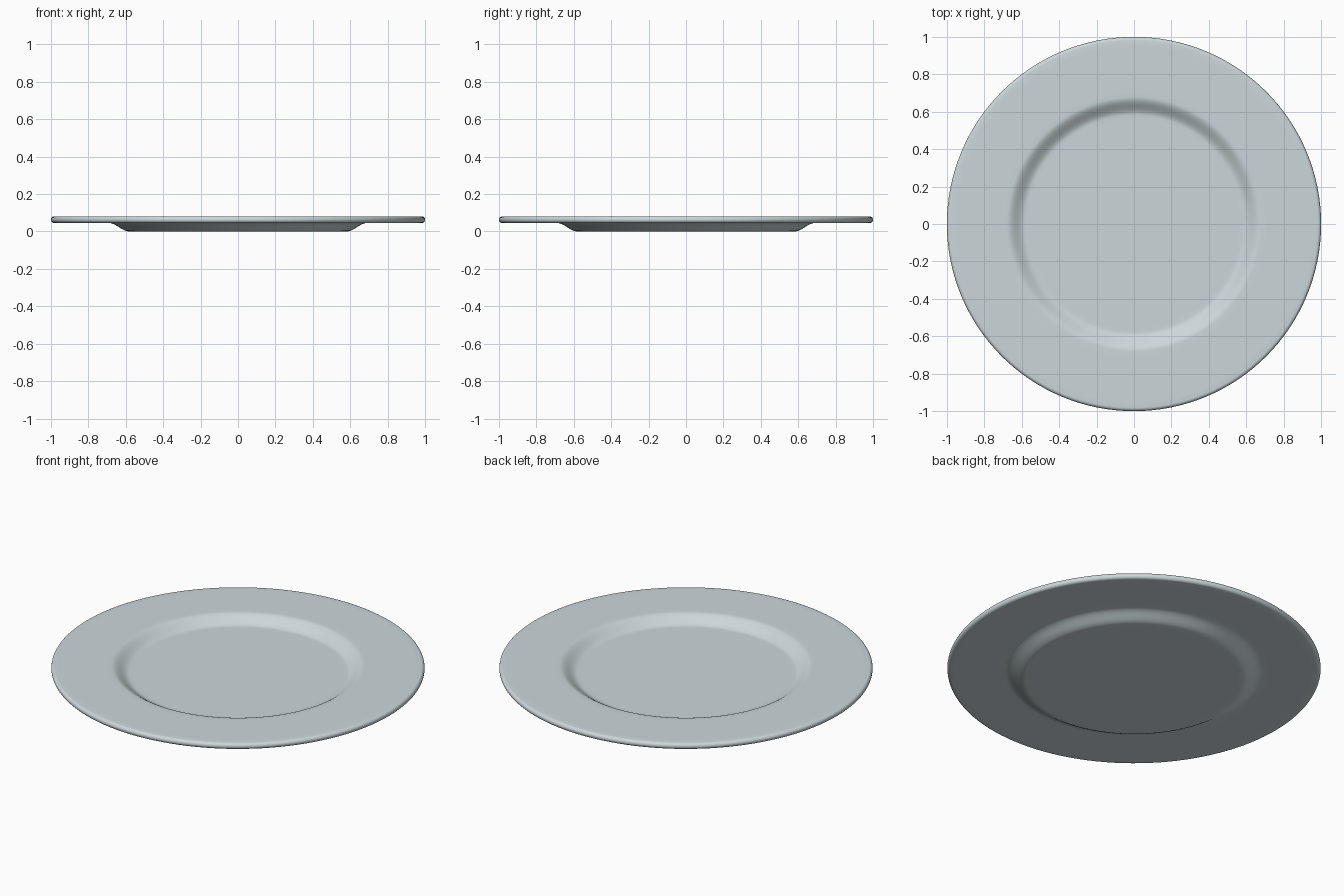
import bpy, bmesh, math

cube = bpy.data.objects.get("Cube")
if cube:
    bpy.data.objects.remove(cube, do_unlink=True)

SEGMENTS = 128
THICK = 0.036
RIM_Z = 0.045


def glazed_material(name, colour):
    mat = bpy.data.materials.new(name)
    mat.use_nodes = True
    mat.diffuse_color = colour
    mat.node_tree.nodes["Principled BSDF"].inputs["Base Color"].default_value = colour
    return mat


def s_curve(r0, r1, z0, z1, steps=12):
    """Soft step between the flat centre and the flat rim."""
    points = []
    for i in range(steps + 1):
        t = i / steps
        points.append((r0 + (r1 - r0) * t, z0 + (z1 - z0) * (1 - math.cos(math.pi * t)) / 2))
    return points


def rim_edge(radius, z, half, steps=10):
    """Rounded outer edge, from underside to top."""
    angles = [math.pi * (i / steps - 0.5) for i in range(steps + 1)]
    return [(radius - half + half * math.cos(a), z + half * math.sin(a)) for a in angles]


def lathe(name, profile, mat):
    bm = bmesh.new()
    verts = [bm.verts.new((r, 0, z)) for r, z in profile]
    edges = [bm.edges.new(pair) for pair in zip(verts, verts[1:])]
    bmesh.ops.spin(bm, geom=verts + edges, axis=(0, 0, 1), cent=(0, 0, 0),
                   angle=math.tau, steps=SEGMENTS, use_duplicate=False)
    bmesh.ops.remove_doubles(bm, verts=bm.verts, dist=0.0001)
    bmesh.ops.recalc_face_normals(bm, faces=bm.faces)
    mesh = bpy.data.meshes.new(name)
    bm.to_mesh(mesh)
    bm.free()
    mesh.materials.append(mat)
    obj = bpy.data.objects.new(name, mesh)
    bpy.context.collection.objects.link(obj)
    bpy.ops.object.select_all(action="DESELECT")
    obj.select_set(True)
    bpy.context.view_layer.objects.active = obj
    bpy.ops.object.shade_smooth_by_angle(angle=math.radians(50))
    return obj


# Closed cross-section: underside, rounded rim, then the top back to the centre
underside = [(0, 0), (0.3, 0), (0.56, 0)] + s_curve(0.58, 0.69, 0, RIM_Z) + [(0.72, RIM_Z), (0.95, RIM_Z)]
edge = rim_edge(1.0, RIM_Z + THICK / 2, THICK / 2)
top_z = RIM_Z + THICK
top = s_curve(0.58, 0.68, THICK, top_z) + [(0.71, top_z), (0.95, top_z)]
top = [(0, THICK), (0.3, THICK), (0.56, THICK)] + top

porcelain = glazed_material("pale grey porcelain", (0.60, 0.68, 0.70, 1))
lathe("plate", underside + edge + top[::-1], porcelain)
